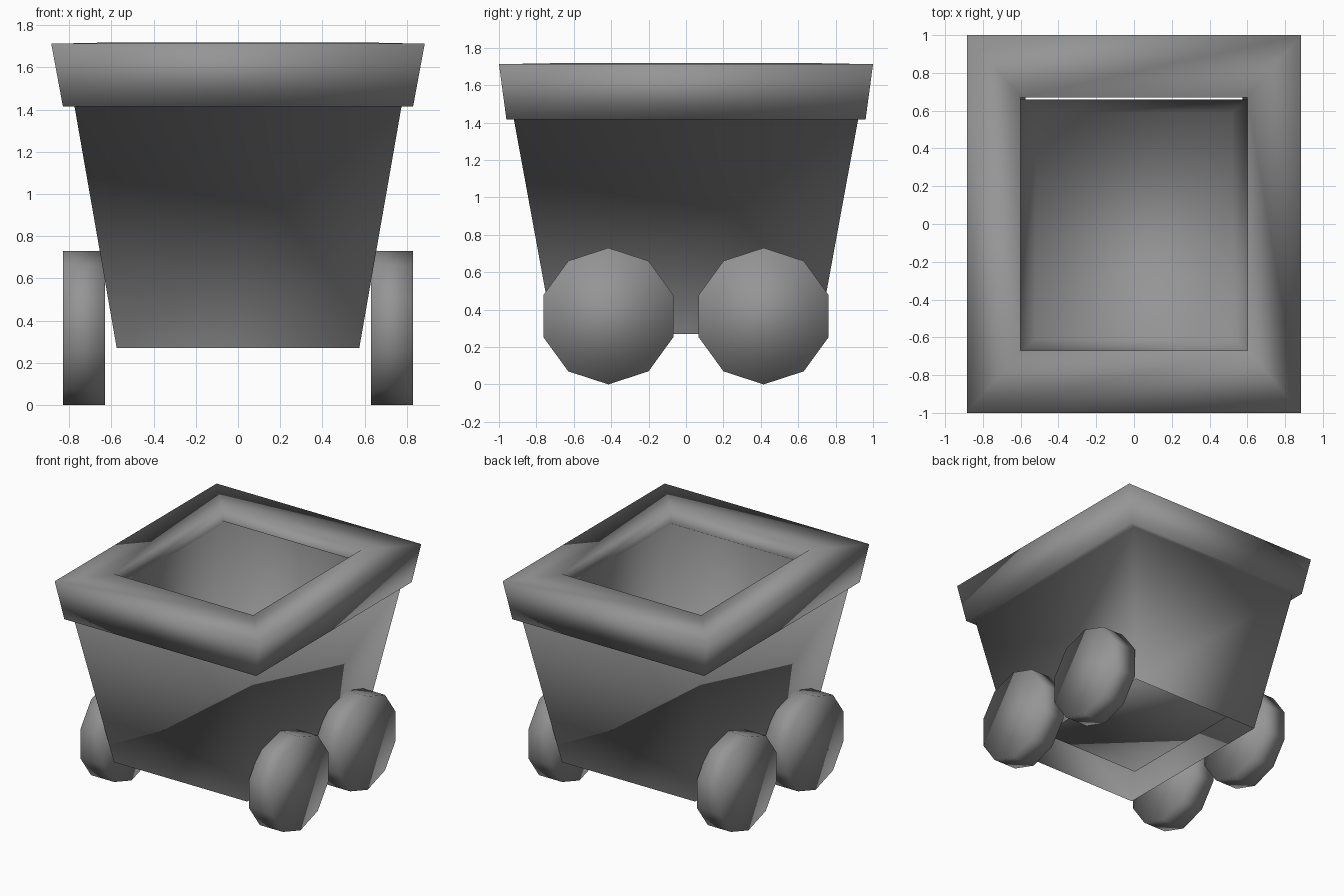
import bpy, bmesh, math
from mathutils import Matrix

cube = bpy.data.objects.get("Cube")
if cube:
    bpy.data.objects.remove(cube, do_unlink=True)

# Single flat grey used on every part
grey = bpy.data.materials.new("cart_grey")
grey.use_nodes = True
colour = (0.3, 0.3, 0.3, 1)
grey.diffuse_color = colour
bsdf = next(n for n in grey.node_tree.nodes if n.type == "BSDF_PRINCIPLED")
bsdf.inputs["Base Color"].default_value = colour


def finish(name, bm):
    """Turn a bmesh into a smooth-shaded grey object."""
    bmesh.ops.recalc_face_normals(bm, faces=bm.faces)
    for face in bm.faces:
        face.smooth = True
    mesh = bpy.data.meshes.new(name)
    bm.to_mesh(mesh)
    bm.free()
    mesh.materials.append(grey)
    obj = bpy.data.objects.new(name, mesh)
    bpy.context.collection.objects.link(obj)
    return obj


def loft(name, rings, cap_first=False):
    """Join rectangular rings given as (half width, half length, height)."""
    bm = bmesh.new()
    loops = [[bm.verts.new((sx * w, sy * d, z))
              for sx, sy in ((-1, -1), (1, -1), (1, 1), (-1, 1))]
             for w, d, z in rings]
    for a, b in zip(loops, loops[1:]):
        for i in range(4):
            j = (i + 1) % 4
            bm.faces.new((a[i], a[j], b[j], b[i]))
    if cap_first:
        bm.faces.new(loops[0])
    return finish(name, bm)


# Tapered outer shell, open below, with the heavy flared rim in one piece
loft("outer_shell", [(0.575, 0.71, 0.27), (0.775, 0.92, 1.415),
                     (0.83, 0.96, 1.415), (0.885, 1.0, 1.712),
                     (0.60, 0.67, 1.718), (0.60, 0.67, 1.60)])

# Inner bin hanging from the opening, set slightly forward
bin_part = loft("inner_bin", [(0.52, 0.60, 0.46), (0.605, 0.67, 1.63)],
                cap_first=True)
bin_part.location.y = -0.01

# Four ten-sided wheels
radius = 0.365
for side, x in (("left", 0.73), ("right", -0.73)):
    for end, y in (("front", -0.415), ("back", 0.415)):
        bm = bmesh.new()
        bmesh.ops.create_cone(bm, cap_ends=True, segments=10, radius1=radius,
                              radius2=radius, depth=0.2)
        # Put the axle along x with one corner pointing straight up
        bm.transform(Matrix.Rotation(math.pi / 2, 4, "Y"))
        top = max(bm.verts, key=lambda v: v.co.z).co
        bm.transform(Matrix.Rotation(math.atan2(top.y, top.z), 4, "X"))
        bm.transform(Matrix.Translation((x, y, radius)))
        finish(f"{end}_{side}_wheel", bm)
